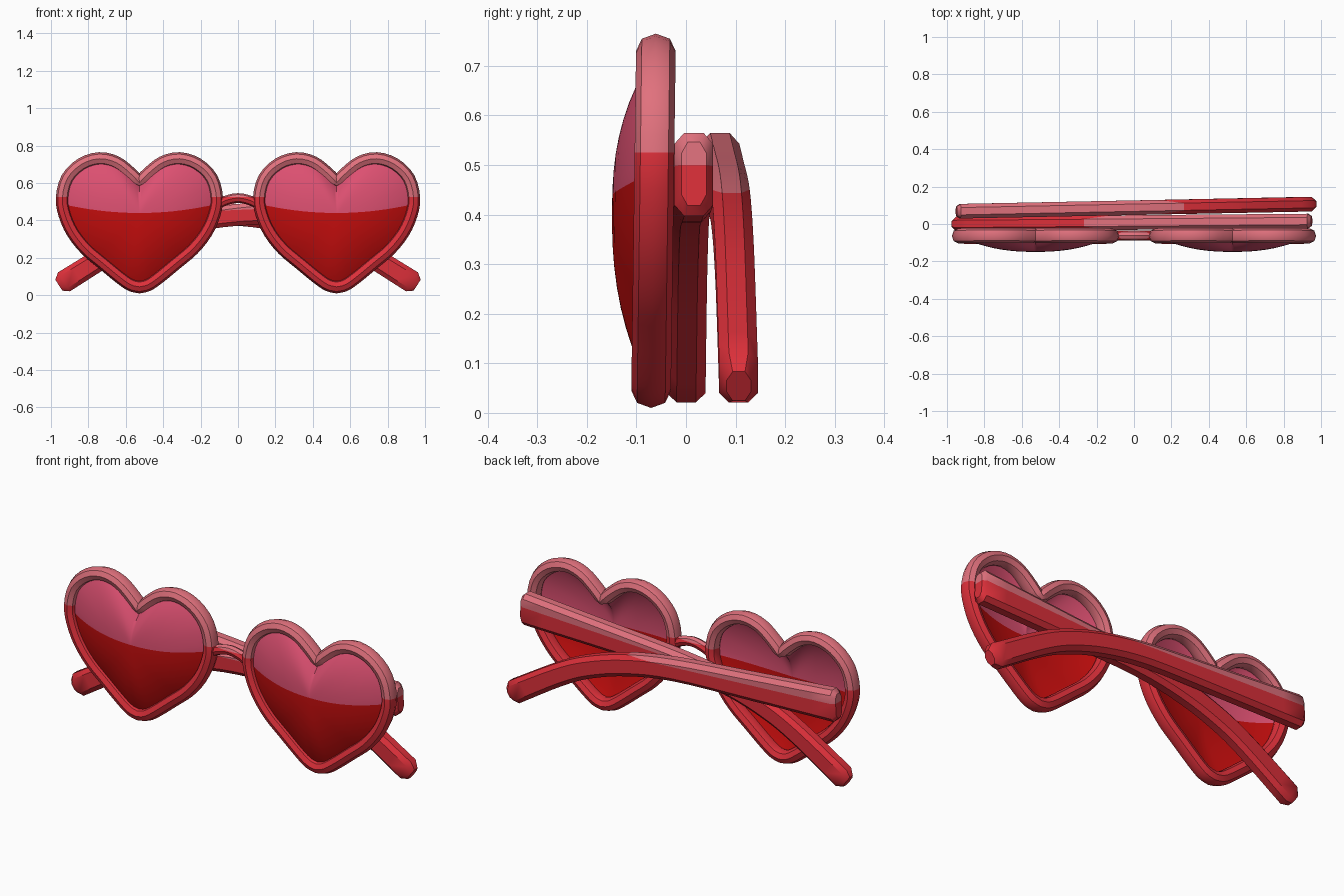
import bpy, bmesh, math
from mathutils import Vector

if "Cube" in bpy.data.objects:
    bpy.data.objects.remove(bpy.data.objects["Cube"])


def material(name, rgb):
    m = bpy.data.materials.new(name)
    m.diffuse_color = (*rgb, 1)
    m.use_nodes = True
    m.node_tree.nodes["Principled BSDF"].inputs["Base Color"].default_value = m.diffuse_color
    return m


RED = material("frame red", (0.72, 0.029, 0.042))
PINK = material("frame pink", (0.75, 0.165, 0.205))
LENS_RED = material("lens red", (0.55, 0.004, 0.004))
LENS_PINK = material("lens pink", (0.72, 0.08, 0.165))


def spline(pts, n):
    """Smooth Catmull-Rom samples through tuples of any length."""
    v = [Vector(p) for p in pts]
    v = [2 * v[0] - v[1]] + v + [2 * v[-1] - v[-2]]
    out = []
    for i in range(1, len(v) - 2):
        a, b, c, d = v[i - 1:i + 3]
        for k in range(n):
            t = k / n
            out.append(0.5 * (2 * b + (c - a) * t + (2 * a - 5 * b + 4 * c - d) * t * t
                              + (3 * b - a - 3 * c + d) * t ** 3))
    return out + [v[-2]]


def finish(bm, name, mats, co, no, angle=40):
    """Cut along a plane and colour the faces above it with the second material."""
    co, no = Vector(co), Vector(no)
    bmesh.ops.bisect_plane(bm, geom=bm.verts[:] + bm.edges[:] + bm.faces[:],
                           plane_co=co, plane_no=no, dist=1e-5)
    for f in bm.faces:
        f.material_index = int((f.calc_center_median() - co).dot(no) > 0)
        f.smooth = True
    me = bpy.data.meshes.new(name)
    bm.to_mesh(me)
    bm.free()
    for m in mats:
        me.materials.append(m)
    me.set_sharp_from_angle(angle=math.radians(angle))
    ob = bpy.data.objects.new(name, me)
    bpy.context.collection.objects.link(ob)
    return ob


def sweep(path, section, closed):
    """Sweep a section along (x, y, z) points lying close to the xz plane.
    section(i) gives (in-plane offset, y offset) pairs."""
    bm = bmesh.new()
    n = len(path)
    rings = []
    for i, p in enumerate(path):
        a = path[i - 1] if closed or i > 0 else p
        b = path[(i + 1) % n] if closed or i < n - 1 else p
        t = (b - a).normalized()
        side = Vector((-t.z, 0, t.x)).normalized()
        rings.append([bm.verts.new(p + side * u + Vector((0, w, 0))) for u, w in section(i)])
    m = len(rings[0])
    for i in range(n if closed else n - 1):
        r, s = rings[i], rings[(i + 1) % n]
        for k in range(m):
            bm.faces.new((r[k], r[(k + 1) % m], s[(k + 1) % m], s[k]))
    if not closed:
        bm.faces.new(rings[0])
        bm.faces.new(rings[-1])
    bmesh.ops.recalc_face_normals(bm, faces=bm.faces)
    return bm


def oval(ru, rw, n=8):
    return [(ru * math.cos(2 * math.pi * k / n), rw * math.sin(2 * math.pi * k / n)) for k in range(n)]


# Heart outline: half the rim centreline, mirrored
HALF = [(0, 0.602), (0.05, 0.653), (0.125, 0.71), (0.215, 0.73), (0.31, 0.70), (0.385, 0.625),
        (0.412, 0.52), (0.398, 0.43), (0.355, 0.335), (0.285, 0.247), (0.2, 0.175),
        (0.1, 0.093), (0.045, 0.056), (0, 0.045)]
half = spline(HALF, 3)
outline = half + [Vector((-p.x, p.y)) for p in half[-2:0:-1]]


def rim_y(z):
    return -0.071 + 0.014 * z


CX = 0.527
for side, sx in (("left", -CX), ("right", CX)):
    # Rim, pinched at the top notch
    path = [Vector((sx + p.x, rim_y(p.y), p.y)) for p in outline]
    bm = sweep(path, lambda i: oval(0.022 if i == 0 else 0.035, 0.04), True)
    finish(bm, side + "_rim", (RED, PINK), (0, 0, 0.525), (0, 0, 1))

    # Domed lens; sheared before the cut so the colour border curves
    bm = bmesh.new()
    cz, steps, bend = 0.42, 9, 0.28
    centre = bm.verts.new((0, rim_y(cz) - 0.084, cz))
    prev = None
    for s in range(1, steps + 1):
        t = s / steps
        ring = []
        for p in outline:
            x, z = p.x * t, cz + (p.y - cz) * t
            ring.append(bm.verts.new((x, rim_y(z) - 0.084 * (1 - t ** 2.4), z - bend * x * x)))
        for k in range(len(ring)):
            j = (k + 1) % len(ring)
            if prev:
                bm.faces.new((prev[k], prev[j], ring[j], ring[k]))
            else:
                bm.faces.new((centre, ring[j], ring[k]))
        prev = ring
    bmesh.ops.recalc_face_normals(bm, faces=bm.faces)
    if sum(f.normal.y for f in bm.faces) > 0:
        bmesh.ops.reverse_faces(bm, faces=bm.faces)
    lens = finish(bm, side + "_lens", (LENS_RED, LENS_PINK), (0, 0, 0.44), (0, 0, 1), 60)
    for v in lens.data.vertices:
        v.co.z += bend * v.co.x ** 2
        v.co.x += sx

# Arched bridge
path = [Vector((p.x, -0.061, p.y)) for p in
        spline([(-0.125, 0.475), (-0.07, 0.505), (0, 0.52), (0.07, 0.505), (0.125, 0.475)], 3)]
finish(sweep(path, lambda i: oval(0.026, 0.026), False), "bridge", (RED, PINK), (0, 0, 0.525), (0, 0, 1))

# Folded temple arms: x, z, half height from hinge to tip
ARM = [(-0.93, 0.481, 0.084), (-0.45, 0.456, 0.07), (0, 0.43, 0.058), (0.28, 0.384, 0.056),
       (0.5, 0.315, 0.056), (0.67, 0.232, 0.057), (0.93, 0.072, 0.06)]


def arm(name, sx, y_hinge, y_tip):
    pts = spline(ARM, 4)
    # short tapered ends
    first = pts[0] + Vector((-0.02, 0.001, -0.02))
    last = pts[-1] + Vector((0.028, -0.018, -0.025))
    pts = [first] + pts + [last]
    path = [Vector((sx * p.x, y_hinge + (y_tip - y_hinge) * (p.x + 0.95) / 1.93, p.y)) for p in pts]

    def section(i):
        h, w = pts[i].z, 0.039
        if i in (0, len(pts) - 1):
            w = 0.025
        c = w * 0.5
        d = 0.022
        return [(h, -w + c), (h, w - c), (h - d, w), (-h + d, w),
                (-h, w - c), (-h, c - w), (-h + d, -w), (h - d, -w)]

    finish(sweep(path, section, False), name, (RED, PINK), (sx * -0.95, 0, 0.5), (sx * 0.046, 0, 1))


arm("right_temple_arm", -1, 0.016, 0.0)
arm("left_temple_arm", 1, 0.068, 0.107)
